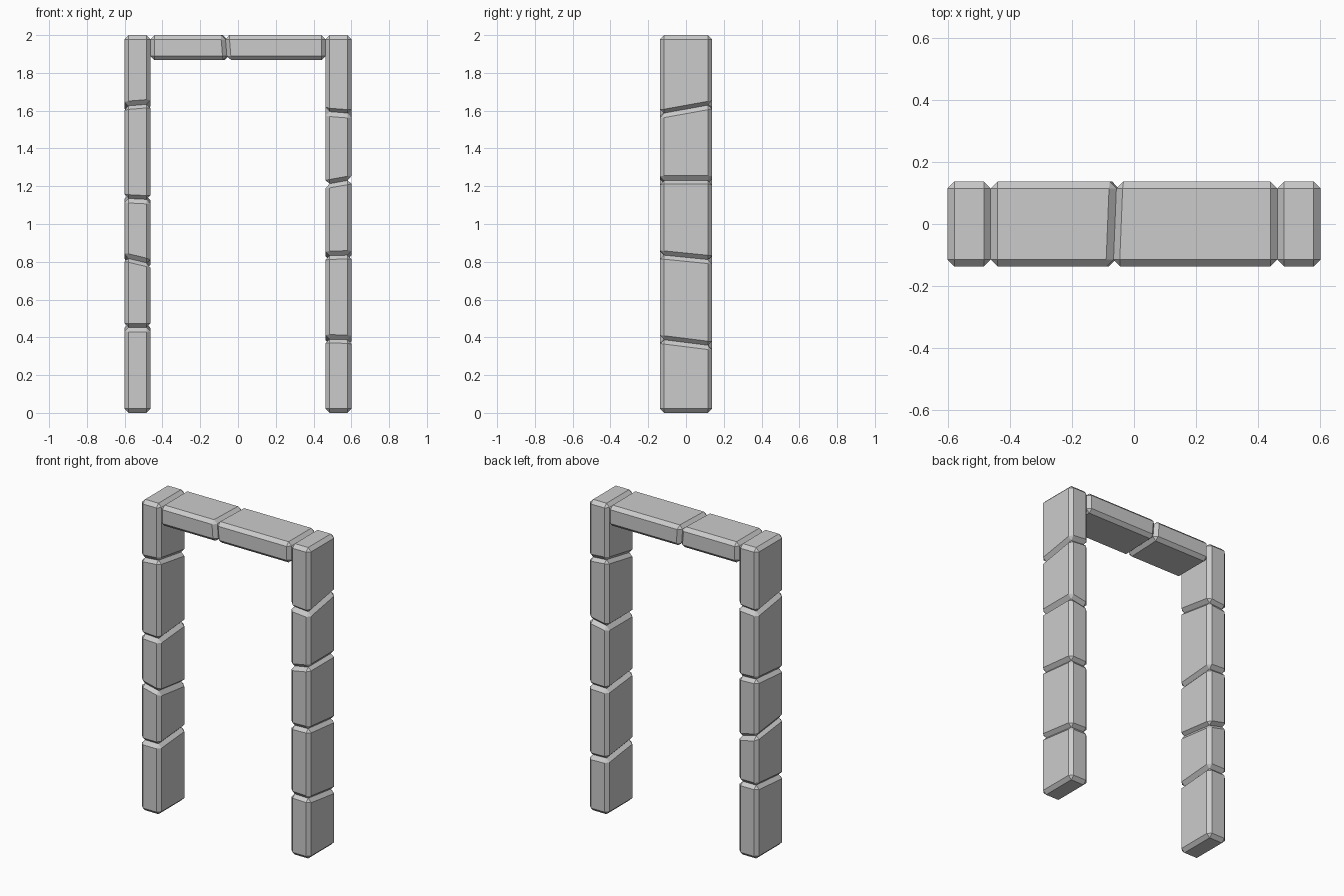
import bpy, bmesh

if "Cube" in bpy.data.objects:
    bpy.data.objects.remove(bpy.data.objects["Cube"])

BEVEL = 0.022
HALF_DEPTH = 0.1375
INNER, OUTER = 0.463, 0.602
LINTEL_BOTTOM = 1.867

stone = bpy.data.materials.new("grey stone")
stone.diffuse_color = (0.6, 0.6, 0.6, 1)
stone.use_nodes = True
stone.node_tree.nodes["Principled BSDF"].inputs["Base Color"].default_value = stone.diffuse_color


def chamfered_block(name, corner):
    """Six-sided block; corner(i, j, k) places each of its eight corners."""
    bm = bmesh.new()
    bmesh.ops.create_cube(bm, size=2)
    for v in bm.verts:
        v.co = corner(*(int(c > 0) for c in v.co))
    bmesh.ops.bevel(bm, geom=bm.edges[:], offset=BEVEL, offset_type='OFFSET',
                    segments=1, affect='EDGES', clamp_overlap=True)
    bmesh.ops.recalc_face_normals(bm, faces=bm.faces[:])
    mesh = bpy.data.meshes.new(name)
    bm.to_mesh(mesh)
    bm.free()
    mesh.materials.append(stone)
    bpy.context.collection.objects.link(bpy.data.objects.new(name, mesh))


def pillar(name, x0, x1, joints):
    """Stack of blocks split by tilted joints (height, x slope, y slope)."""
    mid = (x0 + x1) / 2
    cuts = [(0, 0, 0)] + joints + [(2, 0, 0)]
    for n in range(len(cuts) - 1):
        def corner(i, j, k):
            x, y = (x0, x1)[i], (-HALF_DEPTH, HALF_DEPTH)[j]
            z, sx, sy = cuts[n + k]
            return x, y, z + sx * (x - mid) + sy * y
        chamfered_block(f"{name}_block_{n + 1}", corner)


def lintel(joints):
    """Row of blocks split by tilted joints (x, y slope, z slope)."""
    mid = (LINTEL_BOTTOM + 2) / 2
    for n in range(len(joints) - 1):
        def corner(i, j, k):
            y, z = (-HALF_DEPTH, HALF_DEPTH)[j], (LINTEL_BOTTOM, 2)[k]
            x, sy, sz = joints[n + i]
            return x + sy * y + sz * (z - mid), y, z
        chamfered_block(f"lintel_block_{n + 1}", corner)


# Two uprights of stacked stones
pillar("right_pillar", INNER, OUTER,
       [(0.374, -0.03, -0.125), (0.822, 0.03, -0.10),
        (1.222, 0.18, 0.0), (1.612, -0.08, 0.18)])
pillar("left_pillar", -OUTER, -INNER,
       [(0.462, 0.0, 0.08), (0.792, -0.24, -0.12),
        (1.142, -0.05, 0.08), (1.612, 0.08, -0.15)])

# Stones across the top
lintel([(-INNER, 0, 0), (-0.058, 0.04, -0.08), (INNER, 0, 0)])
